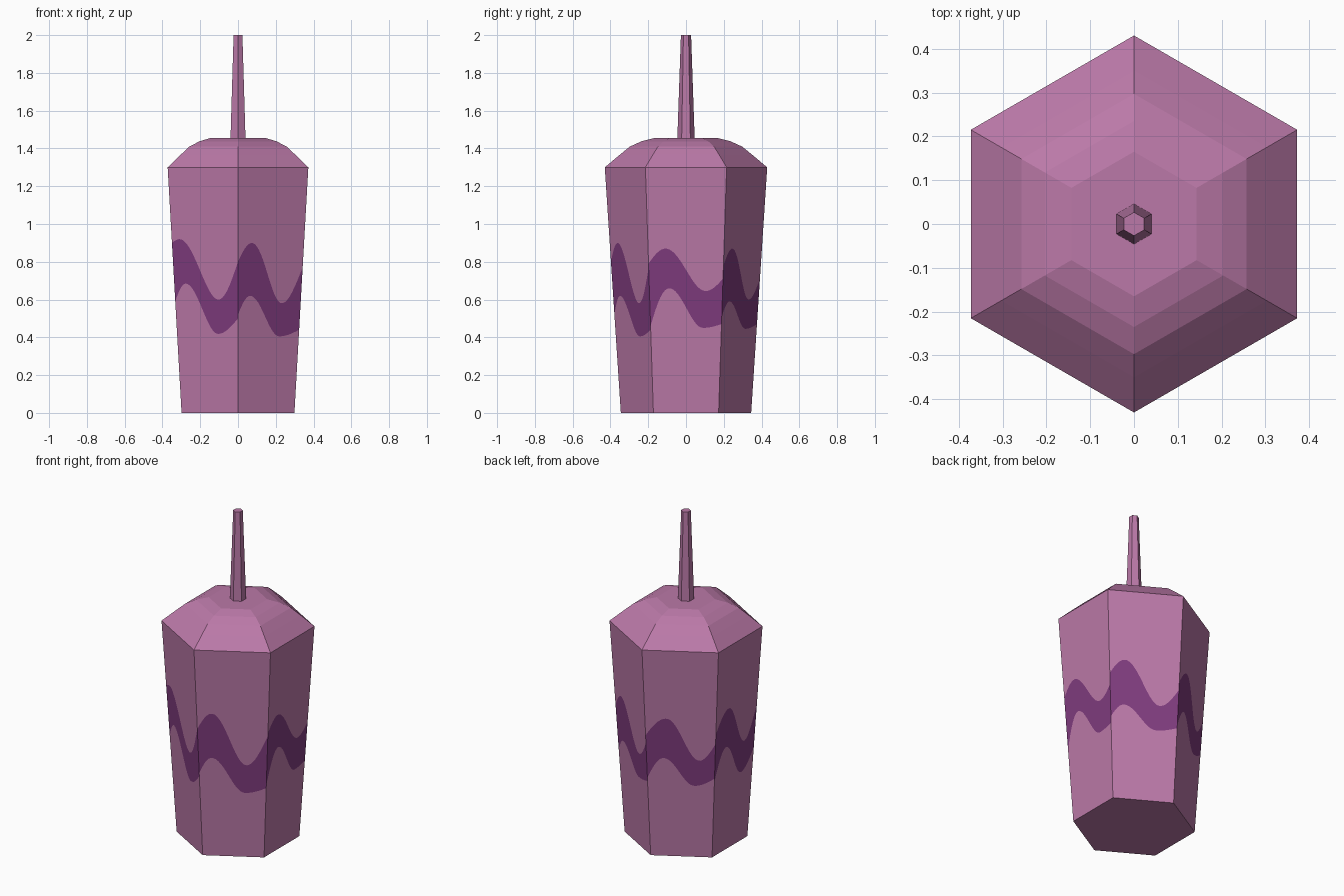
import bpy, bmesh, math
from mathutils import Vector

if "Cube" in bpy.data.objects:
    bpy.data.objects.remove(bpy.data.objects["Cube"])


def material(name, rgb):
    m = bpy.data.materials.new(name)
    m.diffuse_color = (*rgb, 1)
    m.use_nodes = True
    m.node_tree.nodes["Principled BSDF"].inputs["Base Color"].default_value = m.diffuse_color
    return m


MAUVE = material("mauve", (0.497, 0.191, 0.392))
PURPLE = material("dark purple", (0.215, 0.045, 0.21))


def corner(deg, r, z):
    a = math.radians(deg)
    return Vector((r * math.cos(a), r * math.sin(a), z))


def finish(name, bm, mats):
    bmesh.ops.remove_doubles(bm, verts=bm.verts, dist=1e-5)
    me = bpy.data.meshes.new(name)
    bm.to_mesh(me)
    bm.free()
    for m in mats:
        me.materials.append(m)
    ob = bpy.data.objects.new(name, me)
    bpy.context.collection.objects.link(ob)
    return ob


def hex_loft(name, profile):
    """Capped six-sided solid from (radius, height) pairs, bottom to top."""
    bm = bmesh.new()
    rings = [[bm.verts.new(corner(30 + 60 * k, r, z)) for k in range(6)]
             for r, z in profile]
    for lo, hi in zip(rings, rings[1:]):
        for k in range(6):
            j = (k + 1) % 6
            bm.faces.new((lo[k], lo[j], hi[j], hi[k]))
    bm.faces.new(rings[0][::-1])
    bm.faces.new(rings[-1])
    return finish(name, bm, [MAUVE])


def wave(u, z0, up, zp, ut, zt, z1):
    """Height of a wavy line: edge, crest at up, trough at ut, edge."""
    if u < up:
        return z0 + (zp - z0) * math.sin(u / up * math.pi / 2)
    if u < ut:
        t = (u - up) / (ut - up)
        return zp + (zt - zp) * (1 - math.cos(t * math.pi)) / 2
    t = (u - ut) / (1 - ut)
    return zt + (z1 - zt) * (1 - math.cos(t * math.pi / 2))


# Wavy stripe on each side: direction -> upper line, lower line
STRIPE = {
    -120: ((0.90, 0.12, 0.92, 0.69, 0.60, 0.80), (0.59, 0.18, 0.685, 0.67, 0.418, 0.50)),
    -60: ((0.80, 0.21, 0.90, 0.70, 0.58, 0.77), (0.52, 0.19, 0.62, 0.68, 0.405, 0.44)),
    0: ((0.79, 0.23, 0.87, 0.77, 0.645, 0.71), (0.46, 0.27, 0.66, 0.74, 0.45, 0.47)),
    60: ((0.78, 0.22, 0.87, 0.73, 0.60, 0.71), (0.51, 0.20, 0.59, 0.68, 0.445, 0.47)),
    120: ((0.76, 0.30, 0.87, 0.77, 0.61, 0.72), (0.49, 0.25, 0.62, 0.70, 0.45, 0.50)),
    180: ((0.78, 0.30, 0.90, 0.74, 0.63, 0.82), (0.48, 0.27, 0.66, 0.70, 0.44, 0.55)),
}
R_BASE, R_RIM, H = 0.345, 0.43, 1.3
COLS = 28

# Cup: six flat tapered sides, each cut along the stripe lines
bm = bmesh.new()


def on_side(direction, u, z):
    r = R_BASE + (R_RIM - R_BASE) * z / H
    return corner(direction - 30, r, z).lerp(corner(direction + 30, r, z), u)


for d, (upper, lower) in STRIPE.items():
    cols = []
    for i in range(COLS + 1):
        u = i / COLS
        heights = (0, wave(u, *lower), wave(u, *upper), H)
        cols.append([bm.verts.new(on_side(d, u, z)) for z in heights])
    for a, b in zip(cols, cols[1:]):
        for row in range(3):
            f = bm.faces.new((a[row], b[row], b[row + 1], a[row + 1]))
            f.material_index = 1 if row == 1 else 0
# Cup floor
bm.faces.new([bm.verts.new(corner(30 - 60 * k, R_BASE, 0)) for k in range(6)])
finish("cup", bm, [MAUVE, PURPLE])

# Domed lid and drinking straw
hex_loft("lid", [(0.43, 1.3), (0.35, 1.367), (0.297, 1.41), (0.235, 1.438),
                 (0.165, 1.456)])
hex_loft("straw", [(0.046, 1.45), (0.027, 2.0)])
